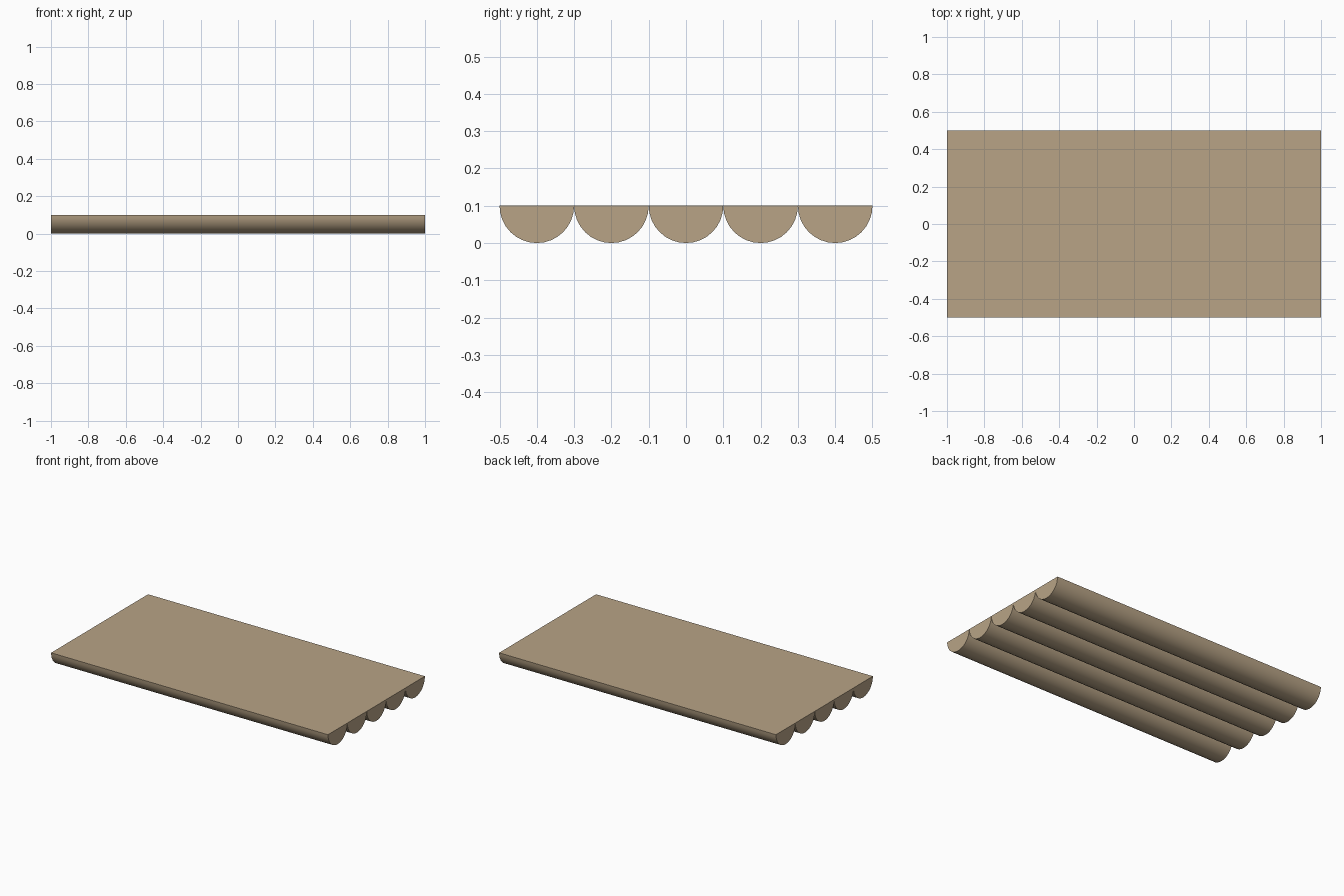
import bpy, bmesh, math

if "Cube" in bpy.data.objects:
    bpy.data.objects.remove(bpy.data.objects["Cube"])

RADIUS, LENGTH, COUNT, SEGMENTS = 0.1, 2.0, 5, 16

wood = bpy.data.materials.new("wood")
wood.diffuse_color = (0.48, 0.37, 0.24, 1)
wood.use_nodes = True
wood.node_tree.nodes["Principled BSDF"].inputs["Base Color"].default_value = wood.diffuse_color


def half_log(name, y):
    """Half-round log along x, flat side up."""
    bm = bmesh.new()
    angles = [math.pi * (1 + i / SEGMENTS) for i in range(SEGMENTS + 1)]
    profile = [bm.verts.new((-LENGTH / 2, y + RADIUS * math.cos(a),
                             RADIUS + RADIUS * math.sin(a))) for a in angles]
    end = bm.faces.new(profile)
    extruded = bmesh.ops.extrude_face_region(bm, geom=[end], use_keep_orig=True)
    moved = [v for v in extruded["geom"] if isinstance(v, bmesh.types.BMVert)]
    bmesh.ops.translate(bm, verts=moved, vec=(LENGTH, 0, 0))
    bmesh.ops.recalc_face_normals(bm, faces=bm.faces)
    mesh = bpy.data.meshes.new(name)
    bm.to_mesh(mesh)
    bm.free()
    mesh.materials.append(wood)
    obj = bpy.data.objects.new(name, mesh)
    bpy.context.collection.objects.link(obj)
    # Round underside smooth, crisp rims
    bpy.ops.object.select_all(action='DESELECT')
    obj.select_set(True)
    bpy.context.view_layer.objects.active = obj
    bpy.ops.object.shade_smooth_by_angle(angle=math.radians(30))


# Row of touching half logs forming a flat deck
for i in range(COUNT):
    half_log(f"half_log_{i + 1}", (i - (COUNT - 1) / 2) * 2 * RADIUS)
